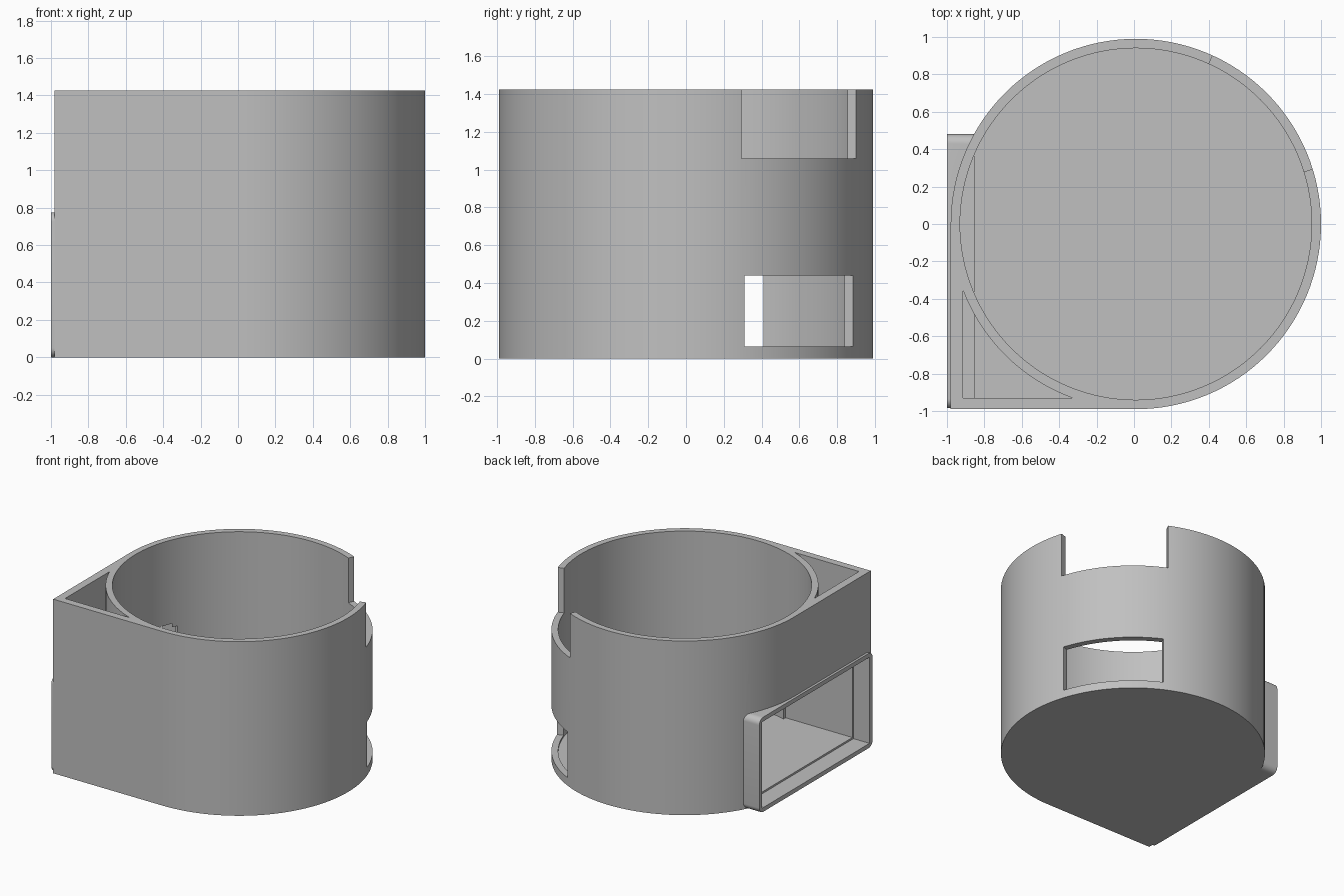
import bpy
import bmesh
from math import cos, sin, radians, asin, degrees

CX, R_OUT, R_IN = 0.01, 0.99, 0.94
HEIGHT, FLOOR = 1.425, 0.05
LEFT, WALL = -0.98, -0.93

cube = bpy.data.objects.get("Cube")
if cube:
    bpy.data.objects.remove(cube, do_unlink=True)

grey = bpy.data.materials.new("plain_grey")
grey.use_nodes = True
colour = (0.53, 0.53, 0.53, 1)
grey.diffuse_color = colour
grey.node_tree.nodes["Principled BSDF"].inputs["Base Color"].default_value = colour


def arc(radius, start, end, steps, cx=CX, cy=0.0):
    angles = [radians(start + (end - start) * i / steps) for i in range(steps + 1)]
    return [(cx + radius * cos(a), cy + radius * sin(a)) for a in angles]


def prism(name, profile, low, high, axis="z"):
    """Extrude a closed 2D profile along z (xy profile) or x (yz profile)."""
    bm = bmesh.new()
    place = (lambda u, v: (u, v, low)) if axis == "z" else (lambda u, v: (low, u, v))
    face = bm.faces.new([bm.verts.new(place(u, v)) for u, v in profile])
    grown = bmesh.ops.extrude_face_region(bm, geom=[face])
    moved = [g for g in grown["geom"] if isinstance(g, bmesh.types.BMVert)]
    step = (0, 0, high - low) if axis == "z" else (high - low, 0, 0)
    bmesh.ops.translate(bm, verts=moved, vec=step)
    bmesh.ops.recalc_face_normals(bm, faces=bm.faces)
    mesh = bpy.data.meshes.new(name)
    bm.to_mesh(mesh)
    bm.free()
    mesh.materials.append(grey)
    obj = bpy.data.objects.new(name, mesh)
    bpy.context.collection.objects.link(obj)
    return obj


def rect(u0, u1, v0, v1):
    return [(u0, v0), (u1, v0), (u1, v1), (u0, v1)]


def rounded_rect(u0, u1, v0, v1, r):
    corners = [(u1 - r, v1 - r), (u0 + r, v1 - r), (u0 + r, v0 + r), (u1 - r, v0 + r)]
    points = []
    for i, (u, v) in enumerate(corners):
        points += arc(r, 90 * i, 90 * i + 90, 8, u, v)
    return points


def sector(start, end):
    """Radial wedge spanning the ring wall only."""
    return arc(1.2, start, end, 16) + arc(0.8, end, start, 16)


def combine(target, tool, operation):
    mod = target.modifiers.new(operation.lower(), "BOOLEAN")
    mod.operation, mod.solver, mod.object = operation, "EXACT", tool
    bpy.context.view_layer.objects.active = target
    bpy.ops.object.modifier_apply(modifier=mod.name)
    bpy.data.objects.remove(tool, do_unlink=True)


# Round body with one square corner
outline = arc(R_OUT, -90, 180, 96) + [(LEFT, -R_OUT)]
body = prism("holder_body", outline, 0, HEIGHT)

# Rounded window frame standing slightly proud of the side
combine(body, prism("window_frame", rounded_rect(-0.985, 0.48, 0, 0.775, 0.05),
                    -1.0, -0.855, "x"), "UNION")

# Main bore and corner cavity
bore = arc(R_IN, 0, 360, 128)[:-1]
combine(body, prism("bore", bore, FLOOR, 2), "DIFFERENCE")
edge_x = -0.915
first = 180 + degrees(asin((1 - ((edge_x - CX) / R_OUT) ** 2) ** 0.5))
last = 180 + degrees(asin(-WALL / R_OUT))
cavity = arc(R_OUT, first, last, 20) + [(edge_x, WALL)]
combine(body, prism("corner_cavity", cavity, FLOOR, 2), "DIFFERENCE")

# Window opening through the wall, with a wider shallow recess outside
combine(body, prism("window_opening", rect(WALL, 0.41, FLOOR, 0.71),
                    -0.9, -0.25, "x"), "DIFFERENCE")
combine(body, prism("window_recess", rect(-0.945, 0.445, 0.035, 0.74),
                    -1.1, -0.855, "x"), "DIFFERENCE")

# Open notch at the rim and slot near the floor
combine(body, prism("rim_notch", sector(17.3, 65.5), 1.06, 2), "DIFFERENCE")
combine(body, prism("lower_slot", sector(18.2, 63.3), 0.065, 0.44), "DIFFERENCE")

# Smooth curved walls, crisp edges
bpy.ops.object.select_all(action="DESELECT")
body.select_set(True)
bpy.context.view_layer.objects.active = body
bpy.ops.object.shade_smooth_by_angle(angle=radians(30))
